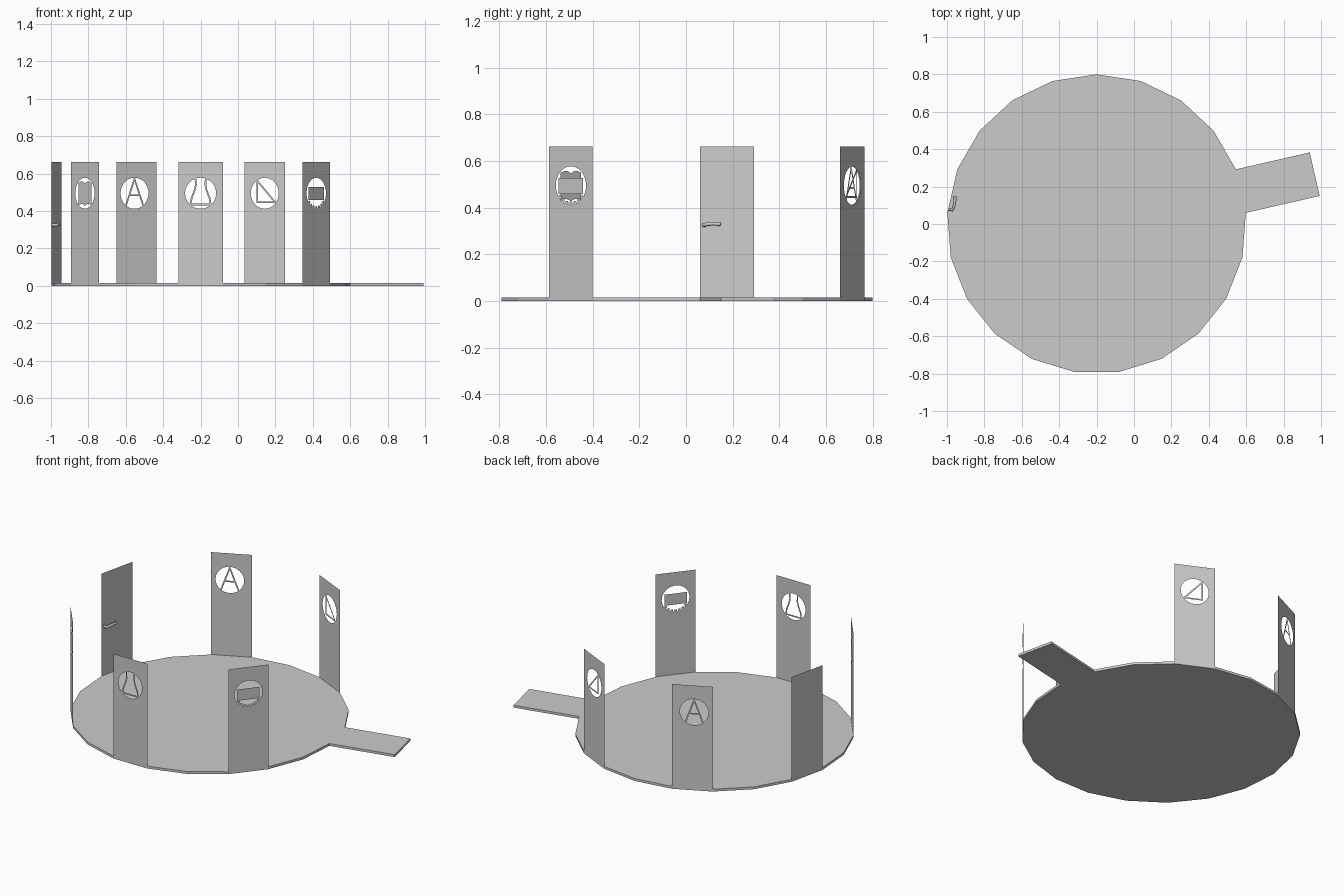
import bpy, bmesh
from math import sin, cos, pi, radians
from mathutils import Vector, Matrix
from mathutils.geometry import tessellate_polygon

if "Cube" in bpy.data.objects:
    bpy.data.objects.remove(bpy.data.objects["Cube"])

N, R, CX = 21, 0.8, -0.2        # floor polygon
FLOOR, TOP = 0.015, 0.663       # floor thickness, panel top
EMBLEM_Z, HOLE = 0.495, 0.083   # round window in the panels


def corner(k, z=0.0):
    a = radians(90) - 2 * pi * k / N
    return Vector((CX + R * cos(a), R * sin(a), z))


def add_object(name, bm, matrix=None):
    mesh = bpy.data.meshes.new(name)
    bm.to_mesh(mesh)
    bm.free()
    ob = bpy.data.objects.new(name, mesh)
    if matrix:
        ob.matrix_world = matrix
    bpy.context.collection.objects.link(ob)
    return ob


def fill(bm, *loops):
    """Flat filled shape; loops after the first are holes."""
    loops = [[Vector((u, v, 0)) for u, v in lp] for lp in loops]
    verts = [bm.verts.new(p) for lp in loops for p in lp]
    for tri in tessellate_polygon(loops):
        bm.faces.new([verts[i] for i in tri])


def stroke(bm, pts, w=0.009):
    """Flat ribbon along a polyline, ends squared past the corners."""
    for a, b in zip(pts, pts[1:]):
        a, b = Vector(a), Vector(b)
        d = (b - a).normalized() * w / 2
        n = Vector((-d.y, d.x))
        fill(bm, [a - d + n, b + d + n, b + d - n, a - d - n])


def circle(r, n=32, cu=0, cv=0):
    return [(cu + r * cos(2 * pi * i / n), cv + r * sin(2 * pi * i / n)) for i in range(n)]


# Emblems, drawn around the centre of the window
def set_square(bm):
    stroke(bm, [(-0.044, 0.066), (-0.044, -0.049), (0.062, -0.049), (-0.044, 0.066)])


def dividers(bm):
    stroke(bm, [(-0.05, -0.062), (0, 0.076), (0.05, -0.062)])
    stroke(bm, [(-0.03, -0.01), (0.03, -0.01)])


def flask(bm):
    side = [(0.027, 0.077), (0.026, 0.04), (0.033, 0.012), (0.048, -0.026), (0.054, -0.06)]
    stroke(bm, side + [(-u, v) for u, v in reversed(side)][:2])
    stroke(bm, [(-u, v) for u, v in side])


def flask_outline(bm):
    side = [(0.027, 0.077), (0.026, 0.04), (0.033, 0.012), (0.048, -0.026), (0.054, -0.06)]
    stroke(bm, side)
    stroke(bm, [(-u, v) for u, v in side])
    stroke(bm, [(-0.054, -0.06), (0.054, -0.06)])


def screen(bm):
    fill(bm, [(-0.067, -0.037), (0.067, -0.037), (0.067, 0.033), (-0.067, 0.033)])
    for i in range(7):
        a = radians(-90 + (i - 3) * 17)
        fill(bm, circle(0.009, 10, 0.077 * cos(a), 0.077 * sin(a)))


def book(bm):
    page = [(0.0, 0.052), (0.015, 0.061), (0.033, 0.063), (0.056, 0.056)]
    top = [(-u, v) for u, v in reversed(page[1:])] + page
    fill(bm, top + [(u, v - 0.12) for u, v in reversed(top)])


# Floor with walkway as one outline
out = Matrix.Rotation(radians(90) - 2 * pi * 4.5 / N, 3, 'Z') @ Vector((0.405, 0, 0))
outline = [corner(k) for k in range(N)]
outline[5:5] = [corner(4) + out, corner(5) + out]
bm = bmesh.new()
base = bm.faces.new([bm.verts.new(p) for p in outline])
ext = bmesh.ops.extrude_face_region(bm, geom=[base])['geom']
bmesh.ops.translate(bm, vec=(0, 0, FLOOR), verts=[e for e in ext if isinstance(e, bmesh.types.BMVert)])
if not any(f.normal.z < -0.5 and f.calc_center_median().z < 0.001 for f in bm.faces):
    bm.faces.new([v for v in base.verts]) if not base.is_valid else None
bmesh.ops.recalc_face_normals(bm, faces=bm.faces)
add_object("floor", bm)

# Wall panels on every third side
panels = {1: ("set_square", set_square, 0), 7: ("screen", screen, 0),
          10: ("flask", flask_outline, 0), 13: ("book", book, 0),
          16: ("door", None, 0), 19: ("dividers", dividers, -0.011)}
for k, (name, draw, shift) in panels.items():
    a, b = sorted((corner(k), corner(k + 1)), key=lambda p: p.x)
    u = (b - a).normalized()
    half = (b - a).length / 2
    n = u.cross(Vector((0, 0, 1)))
    origin = (a + b) / 2 + Vector((0, 0, EMBLEM_Z))
    m = Matrix((u, (0, 0, 1), n)).transposed().to_4x4()
    m.translation = origin
    lo, hi = FLOOR - EMBLEM_Z, TOP - EMBLEM_Z
    loops = [[(-half, lo), (half, lo), (half, hi), (-half, hi)]]
    if draw:
        loops.append([(p + shift, q) for p, q in circle(HOLE)])
    bm = bmesh.new()
    fill(bm, *loops)
    add_object(name + "_panel", bm, m)
    if draw:
        bm = bmesh.new()
        draw(bm)
        add_object(name + "_emblem", bm, m @ Matrix.Translation((shift, 0, 0)))

# Door handle: short spindle and a slightly arched lever on the inside
start = corner(16, 0.325)
along = (corner(17) - corner(16)).normalized()
inward = Vector((along.y, -along.x, 0))
path = [(0.02, 0, 0), (0.02, 0.022, 0), (0.035, 0.026, 0.004), (0.06, 0.026, 0.007),
        (0.08, 0.024, 0.006), (0.096, 0.021, 0.004)]
cu = bpy.data.curves.new("door_handle_path", 'CURVE')
cu.dimensions = '3D'
cu.bevel_depth = 0.008
cu.bevel_resolution = 1
cu.use_fill_caps = True
sp = cu.splines.new('POLY')
sp.points.add(len(path) - 1)
for p, (s, d, h) in zip(sp.points, path):
    p.co = (*(start + along * s + inward * d + Vector((0, 0, h))), 1)
tmp = bpy.data.objects.new("door_handle_path", cu)
bpy.context.collection.objects.link(tmp)
bpy.context.view_layer.update()
mesh = bpy.data.meshes.new_from_object(tmp.evaluated_get(bpy.context.evaluated_depsgraph_get()))
bpy.data.objects.remove(tmp)
bpy.context.collection.objects.link(bpy.data.objects.new("door_handle", mesh))
